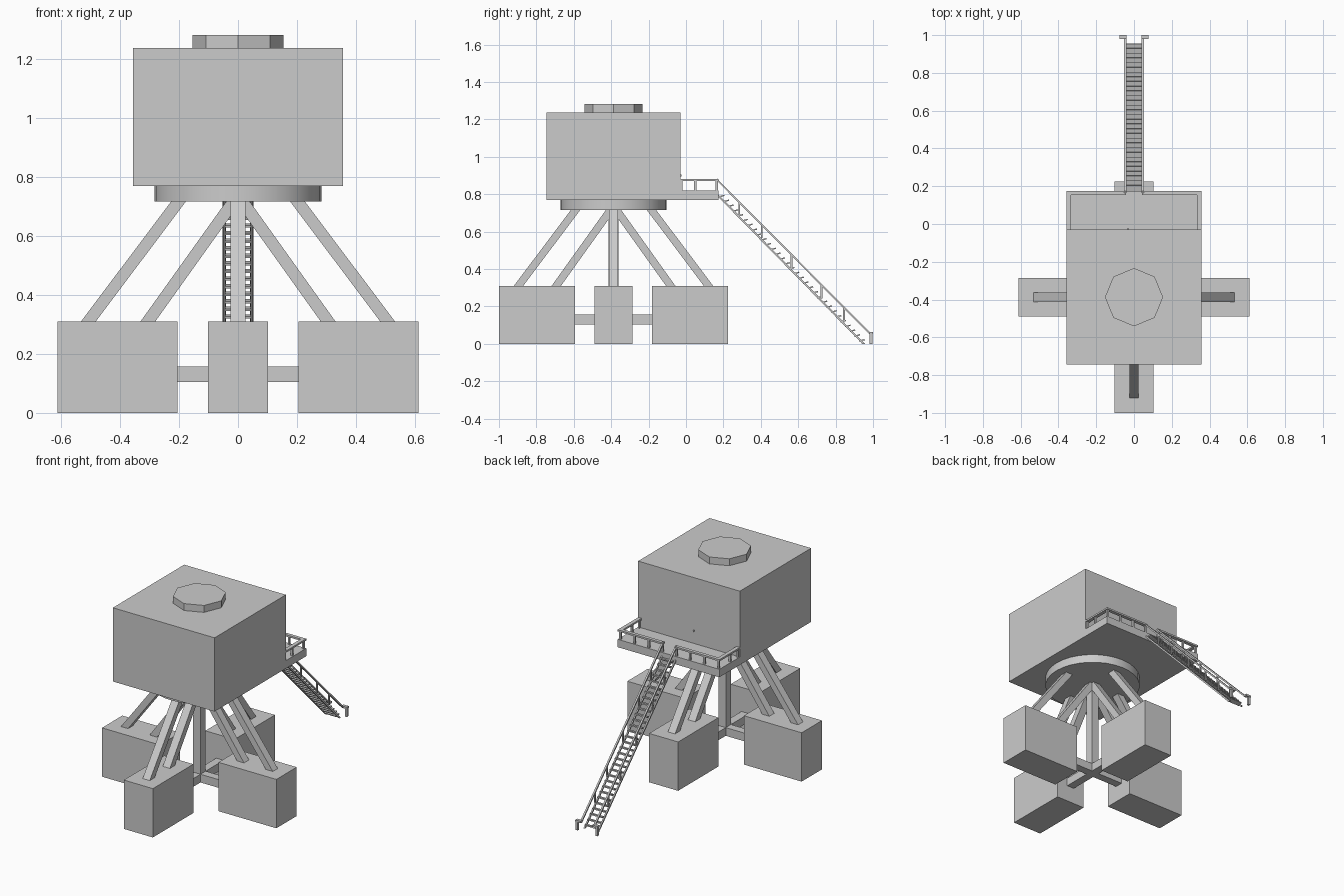
import bpy, bmesh, math
from mathutils import Matrix, Vector

if "Cube" in bpy.data.objects:
    bpy.data.objects.remove(bpy.data.objects["Cube"])

CY = -0.3875  # tower axis


def make(name, bm):
    bmesh.ops.recalc_face_normals(bm, faces=bm.faces)
    me = bpy.data.meshes.new(name)
    bm.to_mesh(me)
    bm.free()
    ob = bpy.data.objects.new(name, me)
    bpy.context.scene.collection.objects.link(ob)
    return ob


def box(bm, x0, x1, y0, y1, z0, z1):
    m = Matrix.Translation(((x0 + x1) / 2, (y0 + y1) / 2, (z0 + z1) / 2))
    m = m @ Matrix.Diagonal((x1 - x0, y1 - y0, z1 - z0, 1))
    bmesh.ops.create_cube(bm, size=1, matrix=m)


def prism(bm, profile, x0, x1, mat=Matrix()):
    """Extrude a (y, z) profile along x."""
    f = bm.faces.new([bm.verts.new(mat @ Vector((x0, y, z))) for y, z in profile])
    r = bmesh.ops.extrude_face_region(bm, geom=[f])
    d = mat.to_3x3() @ Vector((x1 - x0, 0, 0))
    bmesh.ops.translate(bm, vec=d, verts=[v for v in r["geom"] if isinstance(v, bmesh.types.BMVert)])


def solo_box(name, *b):
    bm = bmesh.new()
    box(bm, *b)
    return make(name, bm)


def cylinder(name, r, z0, z1, sides):
    bm = bmesh.new()
    bmesh.ops.create_cone(bm, cap_ends=True, segments=sides, radius1=r, radius2=r, depth=z1 - z0,
                          matrix=Matrix.Translation((0, CY, (z0 + z1) / 2)))
    return make(name, bm)


# Cabin, roof hatch and bearing ring
solo_box("cabin", -0.357, 0.357, -0.745, -0.03, 0.77, 1.238)
cylinder("roof_hatch", 0.154, 1.238, 1.282, 8)
ring = cylinder("bearing_ring", 0.283, 0.717, 0.77, 32)
bpy.context.view_layer.objects.active = ring
ring.select_set(True)
bpy.ops.object.shade_smooth_by_angle()

# Four footings, each with two sloping legs and a tie beam
for i, side in enumerate(("back", "left", "front", "right")):
    mat = Matrix.Translation((0, CY, 0)) @ Matrix.Rotation(i * math.pi / 2, 4, "Z")
    bm = bmesh.new()
    box(bm, -0.102, 0.102, 0.206, 0.612, 0, 0.31)
    bm.transform(mat)
    make(side + "_footing", bm)
    bm = bmesh.new()
    for low, top in ((0.508, 0.202), (0.306, 0.015)):
        prism(bm, [(low - 0.025, 0.31), (low + 0.025, 0.31), (top + 0.025, 0.717), (top - 0.025, 0.717)],
              -0.025, 0.025, mat)
    make(side + "_legs", bm)
    bm = bmesh.new()
    box(bm, -0.026, 0.026, 0.026, 0.206, 0.105, 0.157)
    bm.transform(mat)
    make(side + "_tie_beam", bm)
solo_box("centre_column", -0.026, 0.026, CY - 0.026, CY + 0.026, 0.105, 0.717)

# Balcony with railing
solo_box("balcony_floor", -0.357, 0.357, -0.03, 0.175, 0.77, 0.82)
solo_box("door_knob", -0.037, -0.027, -0.03, -0.024, 0.896, 0.905)
bm = bmesh.new()
for s in (-1, 1):
    box(bm, *sorted((s * 0.333, s * 0.357)), -0.03, 0.175, 0.87, 0.881)
    box(bm, *sorted((s * 0.042, s * 0.333)), 0.153, 0.175, 0.87, 0.881)
    for x, y in ((0.345, -0.025), (0.345, 0.05), (0.345, 0.164), (0.245, 0.164), (0.145, 0.164), (0.05, 0.164)):
        box(bm, s * x - 0.006, s * x + 0.006, y - 0.006, y + 0.006, 0.82, 0.87)
make("balcony_railing", bm)

# Stair treads and stringers
N = 31
bm = bmesh.new()
for i in range(N):
    t = (i + 0.5) / N
    m = Matrix.Translation((0, 0.178 + 0.775 * t, 0.803 - 0.797 * t)) @ Matrix.Rotation(math.radians(15), 4, "X")
    bmesh.ops.create_cube(bm, size=1, matrix=m @ Matrix.Diagonal((0.086, 0.03, 0.007, 1)))
make("stair_treads", bm)
bm = bmesh.new()
for s in (-1, 1):
    prism(bm, [(0.172, 0.80), (0.172, 0.786), (0.943, 0.0), (0.957, 0.0)], s * 0.042, s * 0.051)
make("stair_stringers", bm)


# Handrails, their posts and the end posts
def rail_z(y):
    return 0.88 - (y - 0.17) * 0.82 / 0.815


bm = bmesh.new()
for s in (-1, 1):
    a, b = 0.165, 0.985
    prism(bm, [(a, rail_z(a)), (b, rail_z(b)), (b, rail_z(b) - 0.013), (a, rail_z(a) - 0.013)],
          s * 0.041, s * 0.052)
    for y in (0.285, 0.405, 0.565, 0.725, 0.845):
        box(bm, *sorted((s * 0.042, s * 0.051)), y - 0.005, y + 0.005, rail_z(y) - 0.078, rail_z(y) - 0.008)
    box(bm, *sorted((s * 0.041, s * 0.078)), 0.98, 1.0, 0.052, 0.064)
    box(bm, *sorted((s * 0.062, s * 0.076)), 0.982, 0.998, 0, 0.052)
make("stair_handrails", bm)
